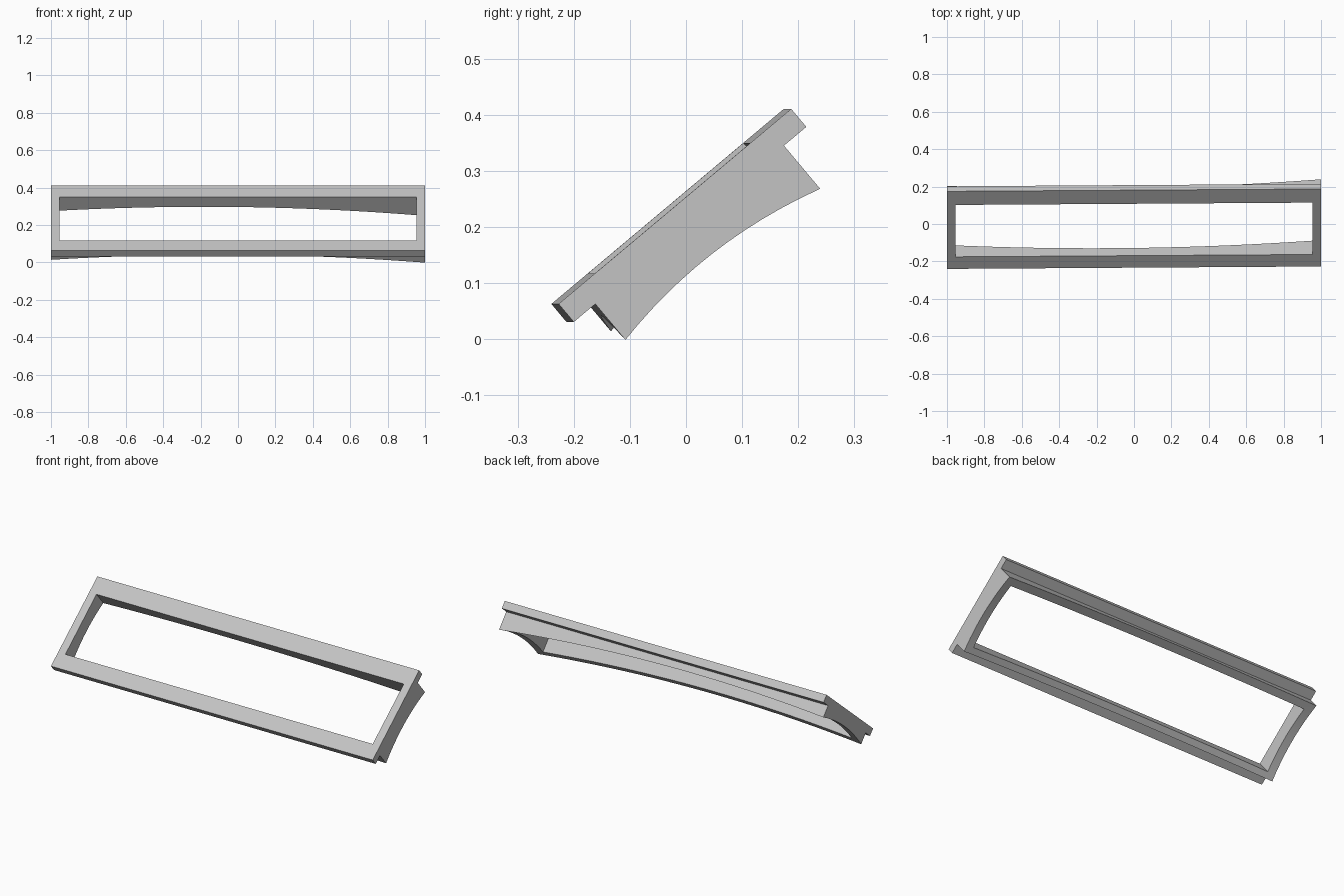
import bpy, bmesh, math
from mathutils import Vector

cube = bpy.data.objects.get("Cube")
if cube:
    bpy.data.objects.remove(cube, do_unlink=True)

grey = bpy.data.materials.new("plain grey")
grey.use_nodes = True
colour = (0.55, 0.55, 0.55, 1)
grey.diffuse_color = colour
grey.node_tree.nodes["Principled BSDF"].inputs["Base Color"].default_value = colour

TILT = math.radians(40)
FLANGE = 0.042            # flange thickness
HOLE_X, HOLE_LOW, HOLE_HIGH = 0.955, 0.084, 0.446


def place(x, u, n):
    """Frame coordinates (along, up the slope, depth behind the face) to world."""
    s, c = math.sin(TILT), math.cos(TILT)
    return Vector((x, -0.2335 + 0.0065 * x + c * u + s * n,
                   0.063 + s * u - c * n))


def body_depth(x, u):
    """Rear surface curved in both directions, deeper towards the left end."""
    middle = 0.25 - 0.015 * x
    return 0.0485 + 0.0133 * x + 0.045 * x * x + 0.55 * (u - middle) ** 2


def flange_depth(x, u):
    return FLANGE


def span(a, b, count):
    return [a + (b - a) * i / count for i in range(count + 1)]


def ring(name, low, high, front, back, nx, nu):
    """Rectangular frame with a front plane and a rear depth function."""
    xs = [-1] + span(-HOLE_X, HOLE_X, nx) + [1]
    us = [low] + span(HOLE_LOW, HOLE_HIGH, nu) + [high]
    cols, rows = len(xs) - 1, len(us) - 1
    solid = {(i, j) for i in range(cols) for j in range(rows)
             if i in (0, cols - 1) or j in (0, rows - 1)}
    bm = bmesh.new()
    verts = {}

    def vert(i, j, rear):
        key = (i, j, rear)
        if key not in verts:
            n = back(xs[i], us[j]) if rear else front
            verts[key] = bm.verts.new(place(xs[i], us[j], n))
        return verts[key]

    for i, j in solid:
        corners = [(i, j), (i + 1, j), (i + 1, j + 1), (i, j + 1)]
        for rear in (False, True):
            bm.faces.new([vert(*c, rear) for c in corners])
        beside = [(i, j - 1), (i + 1, j), (i, j + 1), (i - 1, j)]
        for k, cell in enumerate(beside):
            if cell not in solid:
                a, b = corners[k], corners[(k + 1) % 4]
                bm.faces.new([vert(*a, False), vert(*b, False),
                              vert(*b, True), vert(*a, True)])
    bmesh.ops.recalc_face_normals(bm, faces=bm.faces[:])
    mesh = bpy.data.meshes.new(name)
    bm.to_mesh(mesh)
    bm.free()
    mesh.materials.append(grey)
    obj = bpy.data.objects.new(name, mesh)
    bpy.context.collection.objects.link(obj)
    bpy.ops.object.select_all(action="DESELECT")
    obj.select_set(True)
    bpy.context.view_layer.objects.active = obj
    bpy.ops.object.shade_smooth_by_angle(angle=math.radians(30))


# Flat front border, overhanging the body along its top and bottom
ring("front_flange", 0, 0.541, 0, flange_depth, 1, 1)
# Deep surround behind it with a curved rear edge
ring("rear_surround", 0.05, 0.489, FLANGE, body_depth, 24, 10)
